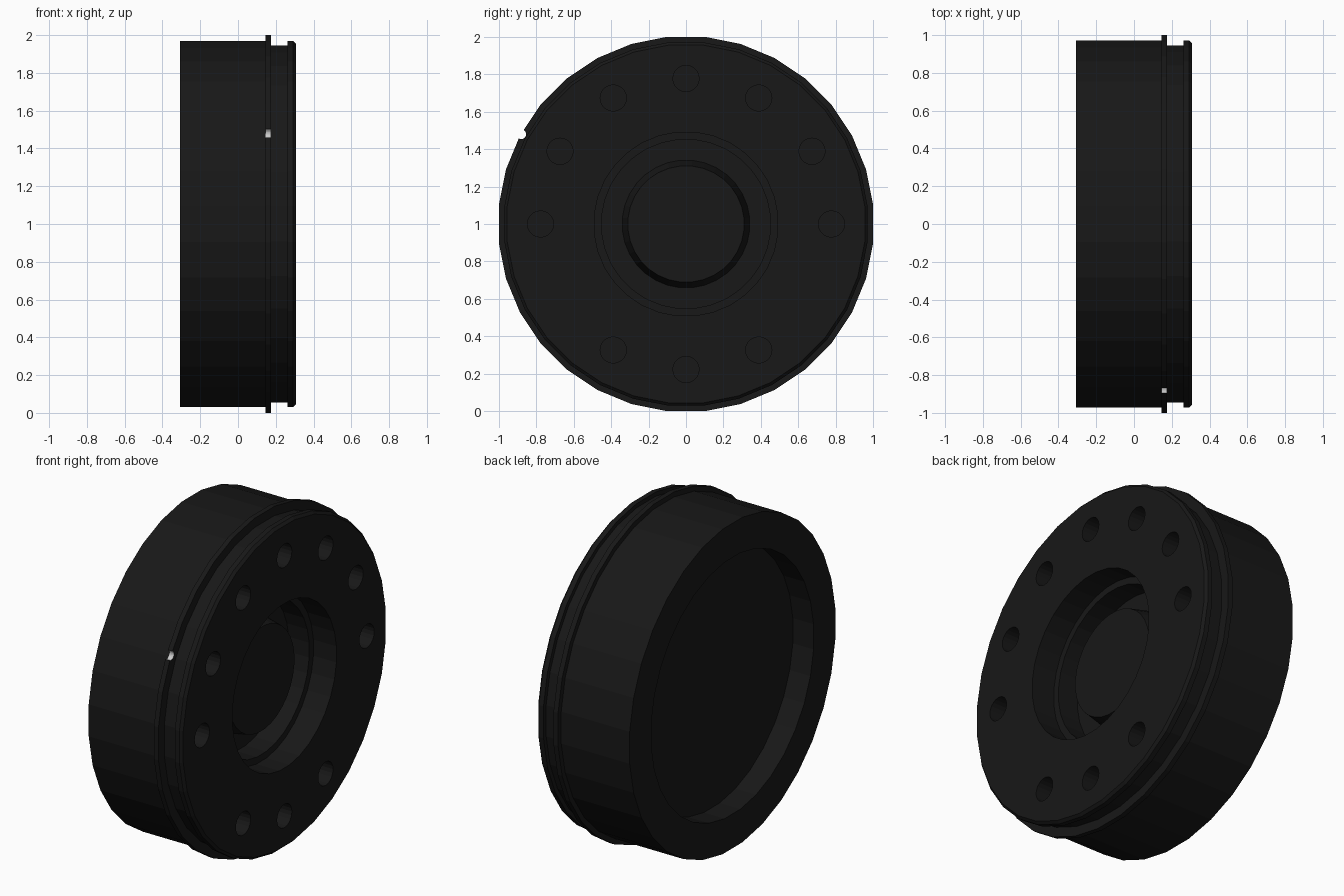
import bpy, bmesh
from math import pi, sin, cos, radians
from mathutils import Matrix

if "Cube" in bpy.data.objects:
    bpy.data.objects.remove(bpy.data.objects["Cube"])

SIDES = 32


def material(name, value):
    m = bpy.data.materials.new(name)
    m.diffuse_color = (value, value, value, 1)
    m.use_nodes = True
    m.node_tree.nodes["Principled BSDF"].inputs["Base Color"].default_value = m.diffuse_color
    return m


dark = material("dark_metal", 0.009)
bare = material("bare_metal", 0.8)


def make_object(name, bm, mat):
    bmesh.ops.recalc_face_normals(bm, faces=bm.faces)
    mesh = bpy.data.meshes.new(name)
    bm.to_mesh(mesh)
    bm.free()
    mesh.materials.append(mat)
    ob = bpy.data.objects.new(name, mesh)
    bpy.context.collection.objects.link(ob)
    return ob


def lathe_x(name, profile, mat):
    """Revolve (x, radius) points around the horizontal axis at z = 1."""
    bm = bmesh.new()
    rings = []
    for x, r in profile:
        r /= cos(pi / SIDES)
        angles = [2 * pi * (i + 0.5) / SIDES for i in range(SIDES)]
        rings.append([bm.verts.new((x, r * cos(a), 1 + r * sin(a))) for a in angles])
    for a, b in zip(rings, rings[1:]):
        for i in range(SIDES):
            j = (i + 1) % SIDES
            bm.faces.new((a[i], a[j], b[j], b[i]))
    bm.faces.new(rings[0])
    bm.faces.new(rings[-1])
    return make_object(name, bm, mat)


def cut_pegs(target, name, places, peg_radius, x0, x1, mat):
    """Cut cylinders along x at (angle, distance) places around the axis."""
    bm = bmesh.new()
    for deg, dist in places:
        a = radians(deg)
        spot = Matrix.Translation(((x0 + x1) / 2, dist * cos(a), 1 + dist * sin(a)))
        bmesh.ops.create_cone(bm, cap_ends=True, segments=20, radius1=peg_radius,
                              radius2=peg_radius, depth=x1 - x0,
                              matrix=spot @ Matrix.Rotation(pi / 2, 4, 'Y'))
    cutter = make_object(name, bm, mat)
    cutter.hide_render = True
    mod = target.modifiers.new(name, 'BOOLEAN')
    mod.operation = 'DIFFERENCE'
    mod.solver = 'EXACT'
    mod.material_mode = 'TRANSFER'
    mod.object = cutter
    bpy.context.view_layer.objects.active = target
    bpy.ops.object.modifier_apply(modifier=name)
    bpy.data.objects.remove(cutter)


# Hub body: raised boss, stepped bore, grooved lip, flange, drum, back recess
hub = lathe_x("hub_body", [
    (0.155, 0.31), (0.02, 0.34), (0.02, 0.45), (0.155, 0.45), (0.155, 0.49),
    (0.307, 0.49), (0.307, 0.955), (0.292, 0.97), (0.262, 0.97), (0.262, 0.945),
    (0.175, 0.945), (0.175, 1.0), (0.145, 1.0), (0.145, 0.97),
    (-0.307, 0.97), (-0.307, 0.765), (-0.17, 0.765)], dark)

# Ten blind bolt holes, leaving two gaps in the lower half
bolt_places = [(d, 0.777) for d in range(0, 360, 30) if d not in (210, 330)]
cut_pegs(hub, "bolt_holes", bolt_places, 0.07, 0.207, 0.36, dark)

# Small bare-metal notch in the flange edge
cut_pegs(hub, "flange_notch", [(151.4, 1.003)], 0.0265, 0.13, 0.19, bare)
